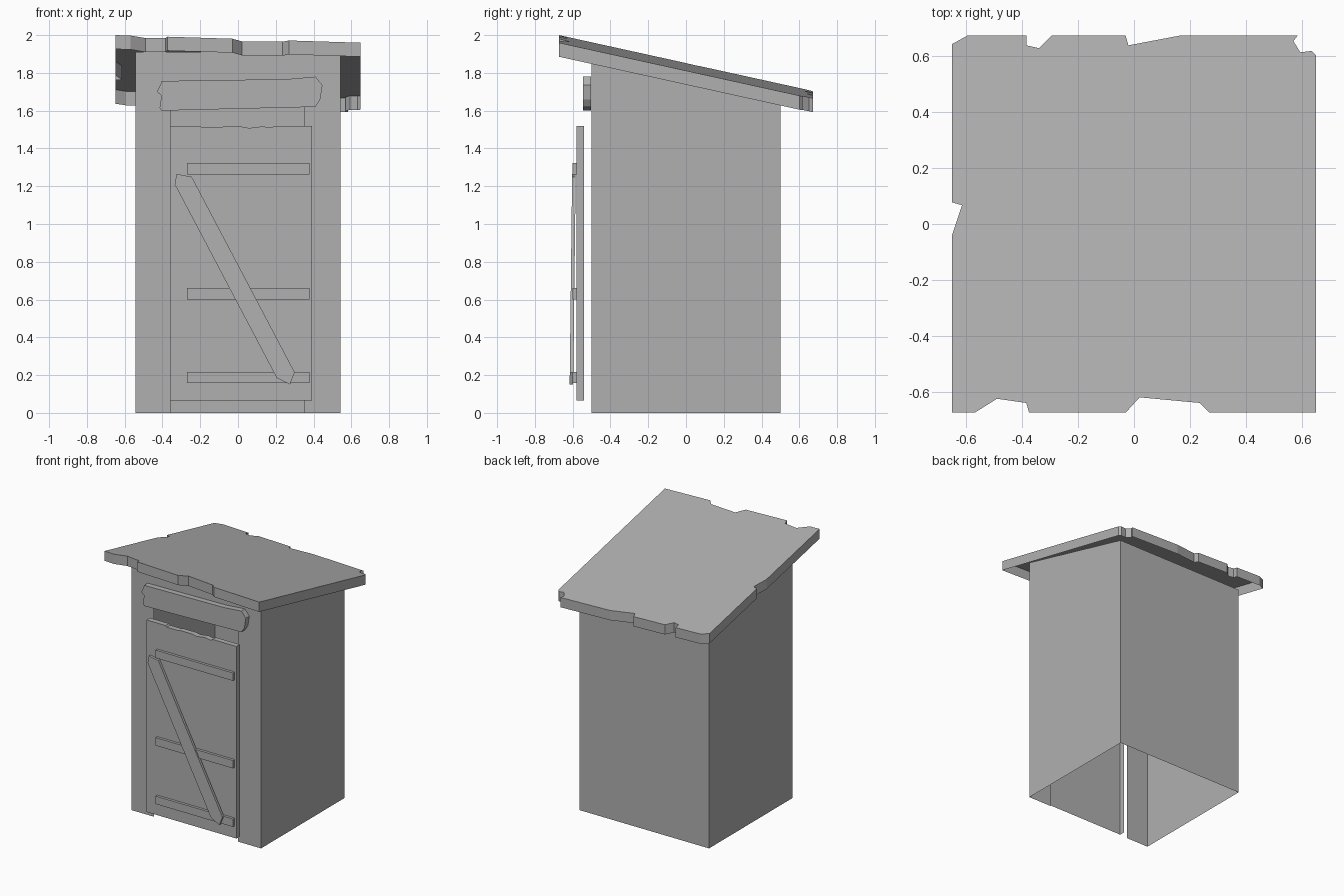
import bpy, bmesh

if "Cube" in bpy.data.objects:
    bpy.data.objects.remove(bpy.data.objects["Cube"])

# dark weathered grey
grey = bpy.data.materials.new("weathered_grey")
grey.diffuse_color = (.435, .435, .435, 1)
grey.use_nodes = True
grey.node_tree.nodes["Principled BSDF"].inputs["Base Color"].default_value = grey.diffuse_color


def finish(name, bm):
    mesh = bpy.data.meshes.new(name)
    bm.to_mesh(mesh)
    bm.free()
    mesh.materials.append(grey)
    ob = bpy.data.objects.new(name, mesh)
    bpy.context.collection.objects.link(ob)
    return ob


def board(name, outline, depth, thick, back_face=True, skip_sides=()):
    """Plank with an x-z outline; depth(z) is the y of its front face."""
    bm = bmesh.new()
    front = [bm.verts.new((x, depth(z), z)) for x, z in outline]
    back = [bm.verts.new((x, depth(z) + thick, z)) for x, z in outline]
    bm.faces.new(front)
    if back_face:
        bm.faces.new(back[::-1])
    n = len(outline)
    for i in range(n):
        if i not in skip_sides:
            j = (i + 1) % n
            bm.faces.new((front[i], back[i], back[j], front[j]))
    return finish(name, bm)


# thin walls: open below and above, doorway in the front
W, D, HF, HB = 0.543, 0.5, 1.91, 1.65
L, R, H = -0.355, 0.35, 1.64
bm = bmesh.new()
front = [(-W, 0), (L, 0), (L, H), (R, H), (R, 0), (W, 0), (W, HF), (-W, HF)]
f = [bm.verts.new((x, -D, z)) for x, z in front]
b = [bm.verts.new((x, D, z)) for x, z in ((-W, 0), (W, 0), (W, HB), (-W, HB))]
bm.faces.new(f)
bm.faces.new((b[1], b[0], b[3], b[2]))
bm.faces.new((f[5], b[1], b[2], f[6]))
bm.faces.new((b[0], f[0], f[7], b[3]))
finish("walls", bm)

# sloping roof with a broken edge: top sheet and skirt, open underneath
edge = [(-.65, -.67), (-.57, -.67), (-.49, -.62), (-.385, -.635), (-.375, -.67),
        (-.03, -.67), (.02, -.615), (.235, -.635), (.27, -.67), (.65, -.67),
        (.65, .605), (.635, .62), (.595, .615), (.57, .655), (.585, .675),
        (.165, .675), (-.02, .64), (-.03, .675), (-.295, .675), (-.34, .63),
        (-.385, .64), (-.385, .675), (-.595, .675), (-.65, .645), (-.65, .08),
        (-.615, .07), (-.65, -.035)]
bm = bmesh.new()
top = [bm.verts.new((x * .997, y - .003, 2 - .031 * (x + .65) - .22 * (y + .67)))
       for x, y in edge]
low = [bm.verts.new((v.co.x, v.co.y, v.co.z - .074)) for v in top]
bm.faces.new(top)
for i in range(len(top)):
    j = (i + 1) % len(top)
    bm.faces.new((top[i], low[i], low[j], top[j]))
finish("roof", bm)

# door with a worn top edge, hollow behind and open at the bottom
board("door", [(-.36, .065), (.393, .065), (.393, 1.52), (.2, 1.52), (.17, 1.51),
               (.13, 1.517), (.06, 1.508), (.02, 1.515), (-.08, 1.515), (-.1, 1.51),
               (-.19, 1.51), (-.2, 1.52), (-.36, 1.52)],
      lambda z: -.58, .04, back_face=False, skip_sides=(0,))

# door battens
for i, z in enumerate((.157, .6, 1.263)):
    board(f"door_batten_{i + 1}", [(-.27, z), (.378, z), (.378, z + .06), (-.27, z + .06)],
          lambda z: -.6, .02)

# diagonal brace, leaning slightly towards the door at its top
board("door_brace", [(-.335, 1.21), (.205, .185), (.275, .15), (.3, .215),
                     (-.245, 1.25), (-.325, 1.265)],
      lambda z: -.616 + .013 * (z - .15) / 1.1, .019)

# rough plank above the door
board("lintel_plank", [(-.405, 1.6), (.41, 1.62), (.435, 1.658),
                       (.447, 1.735), (.41, 1.78), (.26, 1.767), (-.405, 1.757),
                       (-.41, 1.738), (-.43, 1.7), (-.405, 1.68), (-.415, 1.615)],
      lambda z: -.545, .042)
